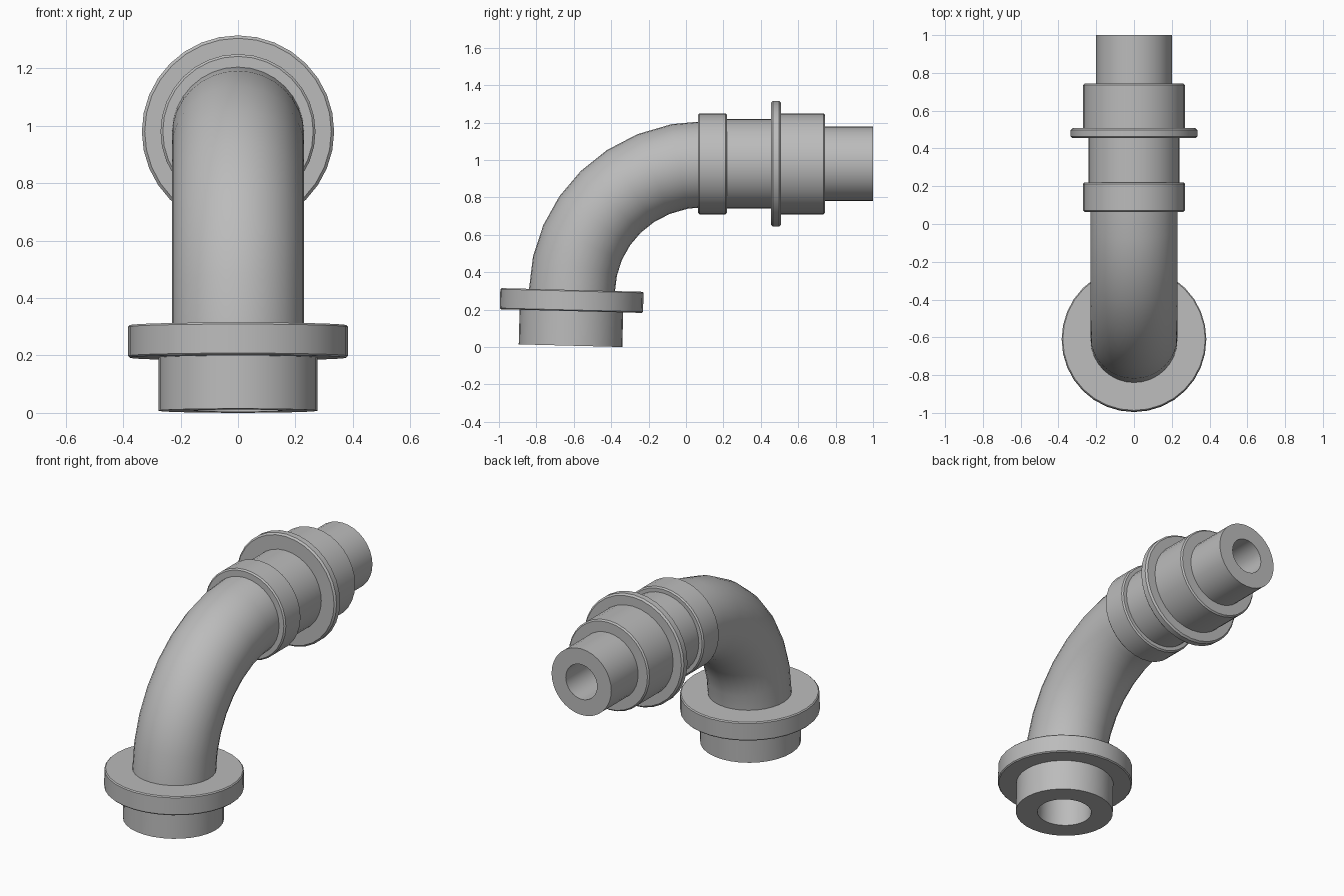
import bpy, bmesh, math
from mathutils import Vector

cube = bpy.data.objects.get("Cube")
if cube:
    bpy.data.objects.remove(cube)

SIDES = 32
X = Vector((1, 0, 0))

grey = bpy.data.materials.new("grey_plastic")
grey.use_nodes = True
colour = (0.5, 0.5, 0.5, 1)
grey.diffuse_color = colour
grey.node_tree.nodes["Principled BSDF"].inputs["Base Color"].default_value = colour


def hollow_sweep(name, rings):
    """Skin a closed loop of rings, each (centre, axis, radius)."""
    bm = bmesh.new()
    loops = []
    for centre, axis, radius in rings:
        up = axis.cross(X)
        loop = []
        for i in range(SIDES):
            a = math.tau * i / SIDES
            loop.append(bm.verts.new(centre + radius * (math.cos(a) * X + math.sin(a) * up)))
        loops.append(loop)
    for k, loop in enumerate(loops):
        after = loops[(k + 1) % len(loops)]
        for i in range(SIDES):
            j = (i + 1) % SIDES
            bm.faces.new((loop[i], loop[j], after[j], after[i]))
    bmesh.ops.recalc_face_normals(bm, faces=bm.faces)
    mesh = bpy.data.meshes.new(name)
    bm.to_mesh(mesh)
    bm.free()
    mesh.materials.append(grey)
    obj = bpy.data.objects.new(name, mesh)
    bpy.context.collection.objects.link(obj)
    bpy.ops.object.select_all(action='DESELECT')
    obj.select_set(True)
    bpy.context.view_layer.objects.active = obj
    bpy.ops.object.shade_smooth_by_angle(angle=math.radians(30))


def collar(name, origin, axis, start, end, outer, inner, bevel=0.0):
    """Straight ring along an axis, with optional chamfered rims."""
    profile = [(inner, start), (outer - bevel, start)]
    if bevel:
        profile += [(outer, start + bevel), (outer, end - bevel)]
    profile += [(outer - bevel, end), (inner, end)]
    hollow_sweep(name, [(origin + axis * s, axis, r) for r, s in profile])


# Horizontal outlet
outlet = Vector((0, 0, 0.98))
back = Vector((0, 1, 0))
collar("bend_collar", outlet, back, 0.064, 0.22, 0.27, 0.2, 0.008)
collar("outlet_pipe", outlet, back, 0.12, 0.47, 0.24, 0.105)
collar("outlet_flange", outlet, back, 0.454, 0.508, 0.335, 0.2, 0.01)
collar("outlet_sleeve", outlet, back, 0.47, 0.743, 0.27, 0.105, 0.008)
collar("outlet_spigot", outlet, back, 0.743, 1.0, 0.2, 0.105)

# Slightly tilted base
base = Vector((0, -0.6175, 0.0075))
rise = Vector((0, 0.026, 1)).normalized()
collar("base_spigot", base, rise, 0, 0.185, 0.277, 0.154)
collar("base_flange", base, rise, 0.185, 0.298, 0.383, 0.154, 0.006)

# Curved pipe between the two, hollow and narrowing inside
p0 = outlet + back * 0.12
p3 = base + rise * 0.295
p1 = p0 - back * 0.43
p2 = p3 + rise * 0.36
outside, inside = [], []
STEPS = 8
for k in range(STEPS + 1):
    t = k / STEPS
    u = 1 - t
    centre = u**3 * p0 + 3 * u * u * t * p1 + 3 * u * t * t * p2 + t**3 * p3
    axis = (u * u * (p1 - p0) + 2 * u * t * (p2 - p1) + t * t * (p3 - p2)).normalized()
    outside.append((centre, axis, 0.23))
    inside.append((centre, axis, 0.105 + 0.049 * t))
hollow_sweep("bend_pipe", outside + inside[::-1])
